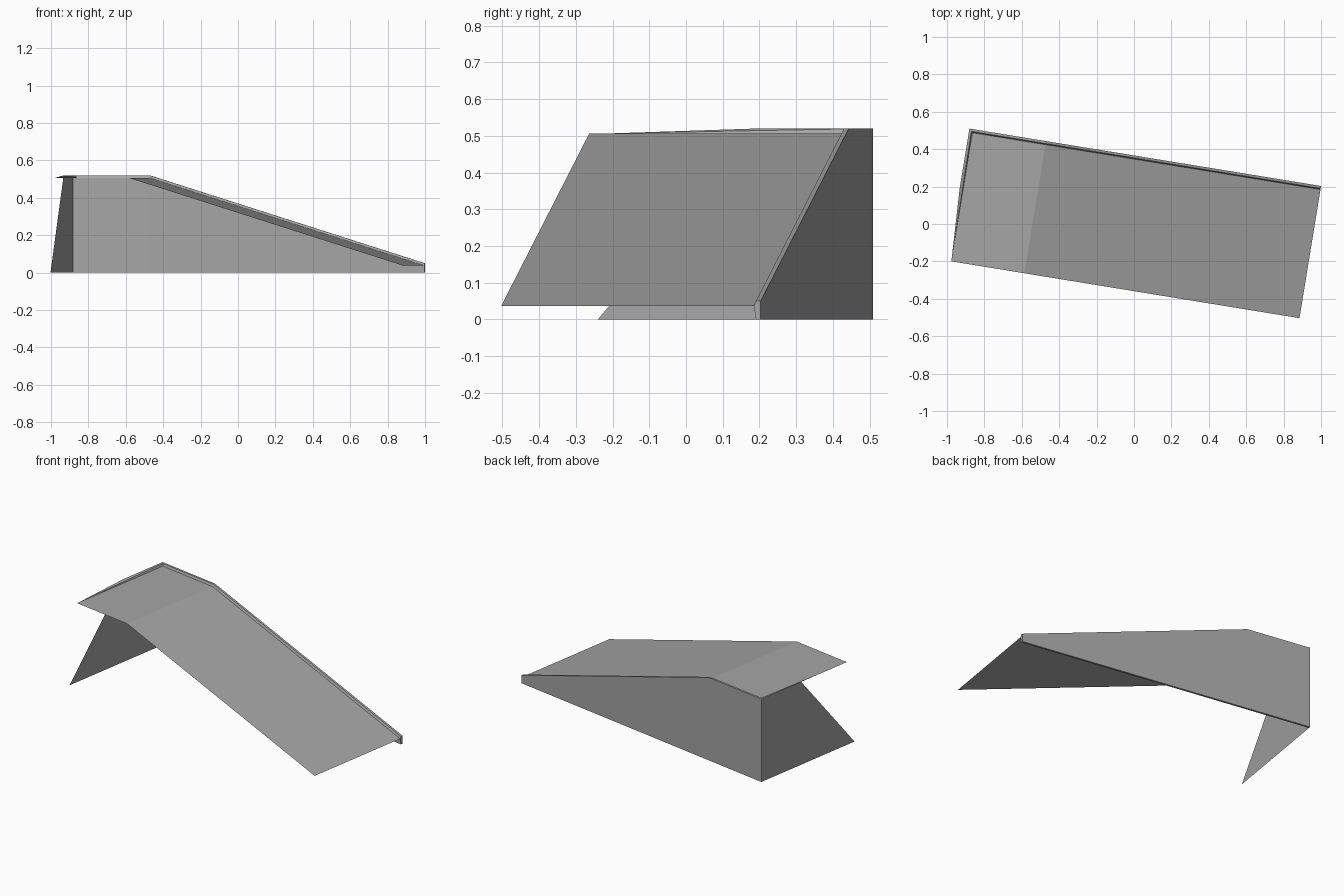
import bpy, bmesh, math
from mathutils import Matrix, Vector

cube = bpy.data.objects.get("Cube")
if cube:
    bpy.data.objects.remove(cube, do_unlink=True)

grey = bpy.data.materials.new("plain grey")
GREY = (0.38, 0.38, 0.38, 1)
grey.diffuse_color = GREY
grey.use_nodes = True
grey.node_tree.nodes["Principled BSDF"].inputs["Base Color"].default_value = GREY

# Local frame: u runs along the back wall, v goes forward from it
LENGTH, BEND, DEPTH = 1.905, 0.415, 0.716
TOP, END_TOP = 0.52, 0.05          # wall height at the flat part and at the low end
LEDGE, DROP = 0.019, 0.013         # rim width and its step down to the roof
PLACE = Matrix.Translation((-0.88, 0.51, 0)) @ Matrix.Rotation(-math.asin(0.161), 4, 'Z')


def point(u, v, z):
    return PLACE @ Vector((u, -v, z))


def build(name, faces, sheet=False):
    """Make an object from faces given as lists of (u, v, z) corners."""
    bm = bmesh.new()
    for corners in faces:
        bm.faces.new([bm.verts.new(point(*c)) for c in corners])
    bmesh.ops.remove_doubles(bm, verts=bm.verts, dist=1e-5)
    bmesh.ops.recalc_face_normals(bm, faces=bm.faces)
    bm.normal_update()
    if sheet and sum(f.normal.z for f in bm.faces) < 0:
        bmesh.ops.reverse_faces(bm, faces=bm.faces)
    mesh = bpy.data.meshes.new(name)
    bm.to_mesh(mesh)
    bm.free()
    mesh.materials.append(grey)
    obj = bpy.data.objects.new(name, mesh)
    bpy.context.collection.objects.link(obj)
    return obj


stations = [(0, TOP), (BEND, TOP), (LENGTH, END_TOP)]


# Back wall with a narrow rim, lofted along its length
def wall_section(u, top):
    return [(u, 0, 0), (u, 0, top), (u, 0.013, top),
            (u, LEDGE, top - DROP), (u, 0.013, 0)]


rings = [wall_section(u, top) for u, top in stations]
wall = [rings[0], rings[-1]]
for a, b in zip(rings, rings[1:]):
    for i in range(len(a)):
        j = (i + 1) % len(a)
        wall.append([a[i], a[j], b[j], b[i]])
build("back_wall", wall)

# Roof sheet: a flat landing, then a long ramp
edges = [((max(u, LEDGE), LEDGE, top - DROP), (max(u, LEDGE), DEPTH, top - DROP))
         for u, top in stations]
build("roof", [[a[0], b[0], b[1], a[1]] for a, b in zip(edges, edges[1:])], sheet=True)

# Side wall sheet with a raked front edge
build("side_wall", [[(0, 0, 0), (0, 0.76, 0), (0, 0.325, TOP), (0, 0, TOP)]])

# Rim tapering from the side wall to the roof corner
rim_in, rim_end = edges[0]
build("side_rim", [
    [(0, 0, TOP), (0, 0.325, TOP), (0.013, 0.013, TOP)],
    [(0.013, 0.013, TOP), (0, 0.325, TOP), rim_end],
    [(0.013, 0.013, TOP), rim_end, rim_in],
], sheet=True)
